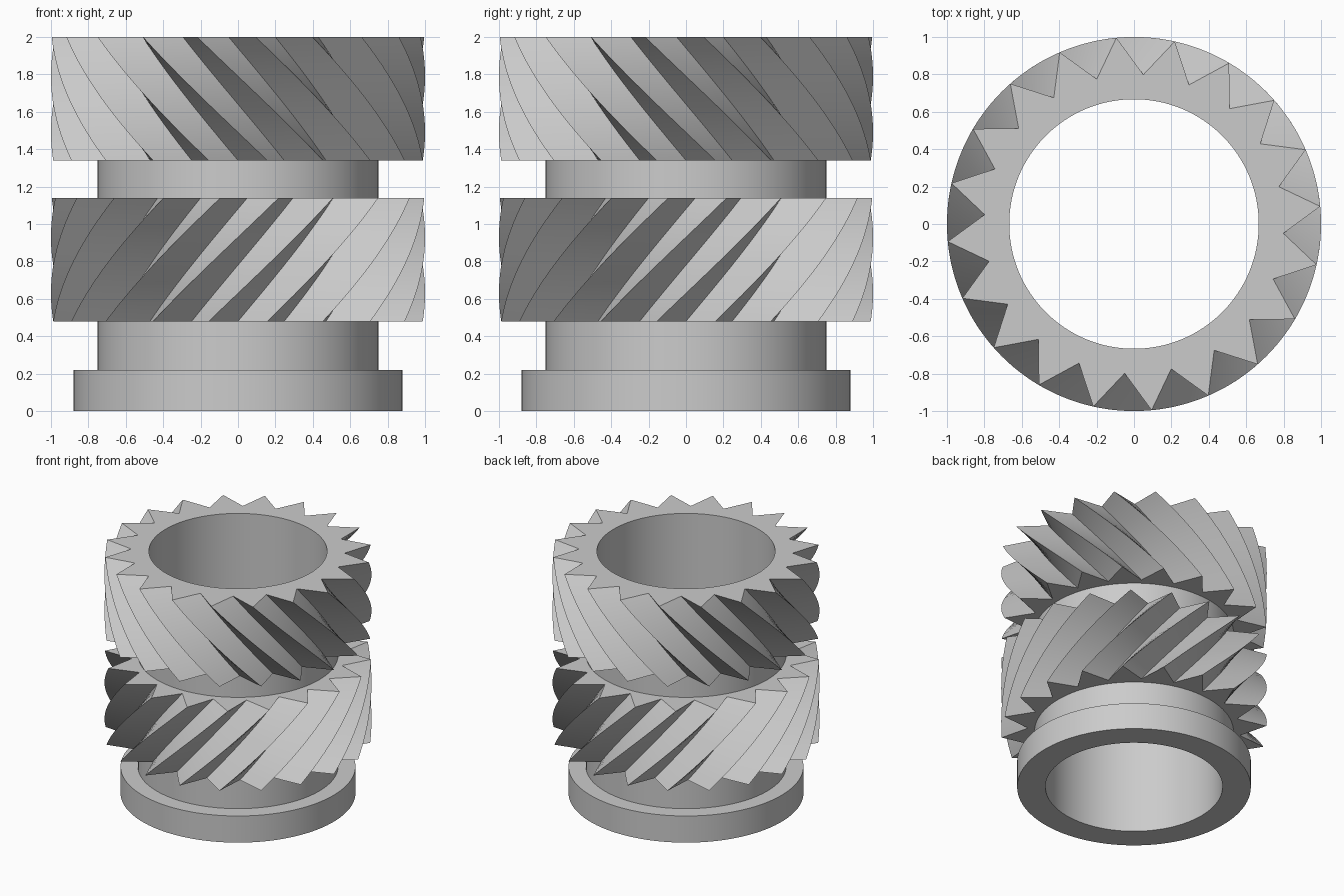
import bpy, bmesh
from math import radians, sin, cos

if "Cube" in bpy.data.objects:
    bpy.data.objects.remove(bpy.data.objects["Cube"])

TEETH, TIP, ROOT, TWIST = 20, 1.0, 0.80, 39.6


def loft(name, rings):
    """Skin a stack of equal-sized rings into a closed solid."""
    bm = bmesh.new()
    vs = [[bm.verts.new(p) for p in ring] for ring in rings]
    n = len(vs[0])
    for a, b in zip(vs, vs[1:]):
        for i in range(n):
            j = (i + 1) % n
            bm.faces.new((a[i], a[j], b[j], b[i]))
    bm.faces.new(vs[0][::-1])
    bm.faces.new(vs[-1])
    me = bpy.data.meshes.new(name)
    bm.to_mesh(me)
    bm.free()
    ob = bpy.data.objects.new(name, me)
    bpy.context.collection.objects.link(ob)
    return ob


def circle(r, z, n=128):
    return [(r * cos(radians(360 * i / n)), r * sin(radians(360 * i / n)), z) for i in range(n)]


def knurl(name, z0, z1, twist, layers=28):
    """Helical band of V-shaped teeth; roots start at angle 0 on the lower face."""
    rings = []
    for k in range(layers + 1):
        t = k / layers
        ring = []
        for i in range(2 * TEETH):
            a = radians(i * 180 / TEETH + twist * t)
            r = TIP if i % 2 else ROOT
            ring.append((r * cos(a), r * sin(a), z0 + (z1 - z0) * t))
        rings.append(ring)
    return loft(name, rings)


# flange and sleeve
insert = loft("threaded_insert", [circle(0.88, 0), circle(0.88, 0.22),
                                  circle(0.75, 0.22), circle(0.75, 1.9)])

# two opposed knurled bands and the through bore
lower = knurl("lower_knurl", 0.48, 1.14, TWIST)
upper = knurl("upper_knurl", 1.34, 2.0, -TWIST)
bore = loft("bore_cutter", [circle(0.667, -0.1), circle(0.667, 2.1)])

bpy.context.view_layer.objects.active = insert
insert.select_set(True)
for part, op in ((lower, 'UNION'), (upper, 'UNION'), (bore, 'DIFFERENCE')):
    part.hide_render = True
    mod = insert.modifiers.new(part.name, 'BOOLEAN')
    mod.operation, mod.object, mod.solver = op, part, 'EXACT'
    bpy.ops.object.modifier_apply(modifier=mod.name)
    bpy.data.objects.remove(part)

bpy.ops.object.shade_smooth_by_angle(angle=radians(30))
